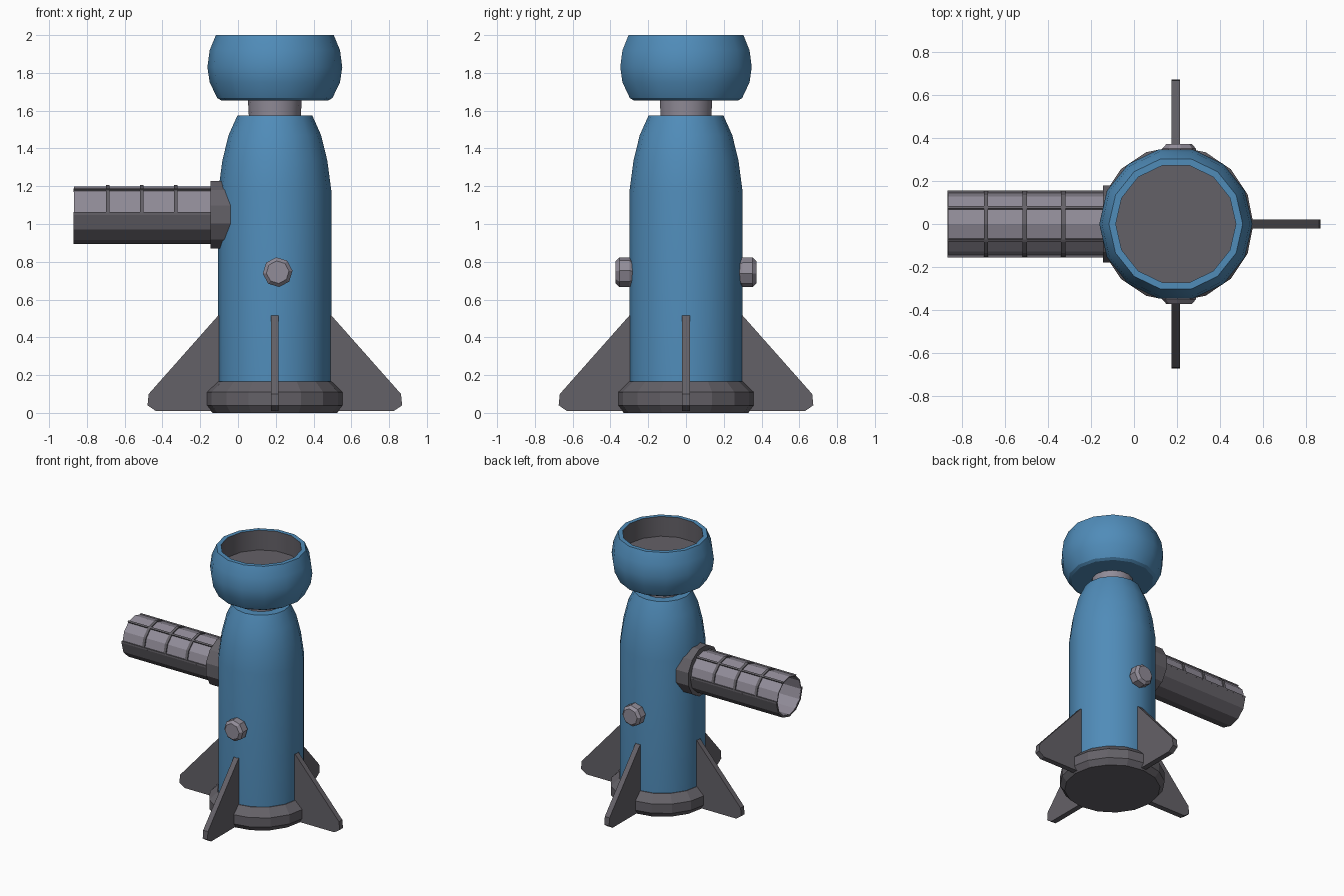
import bpy, bmesh, math
from mathutils import Matrix, Vector

if "Cube" in bpy.data.objects:
    bpy.data.objects.remove(bpy.data.objects["Cube"])

CX = 0.195  # x of the main upright axis


def material(name, rgb):
    m = bpy.data.materials.new(name)
    m.diffuse_color = (*rgb, 1)
    m.use_nodes = True
    m.node_tree.nodes["Principled BSDF"].inputs["Base Color"].default_value = m.diffuse_color
    return m


BLUE = material("blue", (0.08, 0.262, 0.485))
DARK = material("dark_grey", (0.127, 0.119, 0.136))
LIGHT = material("light_grey", (0.283, 0.262, 0.314))


def finish(name, bm, mats, smooth=0):
    bmesh.ops.recalc_face_normals(bm, faces=bm.faces)
    me = bpy.data.meshes.new(name)
    bm.to_mesh(me)
    bm.free()
    ob = bpy.data.objects.new(name, me)
    bpy.context.collection.objects.link(ob)
    for m in mats:
        me.materials.append(m)
    if smooth:
        bpy.ops.object.select_all(action='DESELECT')
        ob.select_set(True)
        bpy.context.view_layer.objects.active = ob
        bpy.ops.object.shade_smooth_by_angle(angle=math.radians(smooth))
    return ob


def lathe(name, profile, n, mats, matrix, smooth=0, inner_from=None, turn=0):
    """Revolve (radius, height) points; rows from inner_from on use material 1."""
    bm = bmesh.new()
    rings = [[bm.verts.new(matrix @ Vector((r * math.cos(a), r * math.sin(a), z)))
              for a in (turn + 2 * math.pi * i / n for i in range(n))]
             for r, z in profile]
    for k in range(len(rings) - 1):
        for i in range(n):
            j = (i + 1) % n
            f = bm.faces.new((rings[k][i], rings[k][j], rings[k + 1][j], rings[k + 1][i]))
            f.material_index = int(inner_from is not None and k >= inner_from)
    bm.faces.new(rings[0])
    bm.faces.new(rings[-1]).material_index = int(inner_from is not None)
    return finish(name, bm, mats, smooth)


def arc_shell(name, r0, r1, a0, a1, steps, x0, x1, mat):
    """Curved plate around the arm axis (along x at z = 1.05), angles in degrees."""
    bm = bmesh.new()
    prev = first = None
    for i in range(steps + 1):
        a = math.radians(a0 + (a1 - a0) * i / steps)
        cur = [bm.verts.new((x, r * math.cos(a), 1.05 + r * math.sin(a)))
               for r, x in ((r0, x0), (r1, x0), (r1, x1), (r0, x1))]
        if prev:
            for k in range(4):
                bm.faces.new((prev[k], prev[(k + 1) % 4], cur[(k + 1) % 4], cur[k]))
        first = first or cur
        prev = cur
    bm.faces.new(first)
    bm.faces.new(prev)
    return finish(name, bm, [mat])


axis = Matrix.Translation((CX, 0, 0))

# Upright body, base, neck and open head
lathe("body", [(0.30, 0.10), (0.30, 1.17), (0.278, 1.335), (0.245, 1.47), (0.198, 1.575)],
      16, [BLUE], axis, 30)
lathe("base", [(0.33, 0), (0.362, 0.04), (0.362, 0.11), (0.305, 0.165)], 16, [DARK], axis)
lathe("neck", [(0.137, 1.56), (0.143, 1.67)], 14, [LIGHT], axis, 30)
lathe("head_cup", [(0.285, 1.655), (0.305, 1.667), (0.345, 1.75), (0.357, 1.83), (0.345, 1.92),
                   (0.312, 2.0), (0.28, 2.0), (0.28, 1.85)],
      14, [BLUE, DARK], axis, 30, inner_from=6)

# Four fins around the base
fin_profile = [(0.27, 0.01), (0.63, 0.01), (0.674, 0.04), (0.668, 0.10), (0.30, 0.515), (0.27, 0.515)]
for i, side in enumerate(("right", "back", "left", "front")):
    bm = bmesh.new()
    turn = axis @ Matrix.Rotation(i * math.pi / 2, 4, 'Z')
    face = bm.faces.new([bm.verts.new((r, -0.02, z)) for r, z in fin_profile])
    ext = bmesh.ops.extrude_face_region(bm, geom=[face])["geom"]
    bmesh.ops.translate(bm, vec=(0, 0.04, 0), verts=[v for v in ext if isinstance(v, bmesh.types.BMVert)])
    bmesh.ops.transform(bm, matrix=turn, verts=bm.verts)
    finish(side + "_fin", bm, [DARK])

# Bolts on front and back
for name, s in (("front_bolt", 1), ("back_bolt", -1)):
    m = Matrix.Translation((0.21, 0, 0.745)) @ Matrix.Rotation(s * math.pi / 2, 4, 'X')
    lathe(name, [(0.06, 0.27), (0.079, 0.30), (0.079, 0.352), (0.06, 0.372)], 8, [LIGHT], m, turn=0.1)

# Arm: collar, light open tube, dark half shell and cage ribs
to_arm = Matrix.Translation((0, 0, 1.05)) @ Matrix.Rotation(-math.pi / 2, 4, 'Y')
lathe("arm_collar", [(0.185, 0.0), (0.185, 0.145)], 12, [DARK], to_arm, turn=math.pi / 12)
lathe("arm_tube", [(0.148, 0.12), (0.148, 0.868), (0.14, 0.868), (0.14, 0.15)], 12, [LIGHT], to_arm)
arc_shell("arm_lower_shell", 0.142, 0.156, 180, 360, 6, -0.87, -0.12, DARK)
for i in range(3):
    x = -0.69 + 0.18 * i
    arc_shell(f"arm_rib_{i + 1}", 0.144, 0.156, 0, 180, 6, x - 0.01, x + 0.01, DARK)
for i, a in enumerate((2, 60, 120, 178)):
    arc_shell(f"arm_rail_{i + 1}", 0.142, 0.156, a - 2.5, a + 2.5, 2, -0.87, -0.12, DARK)
